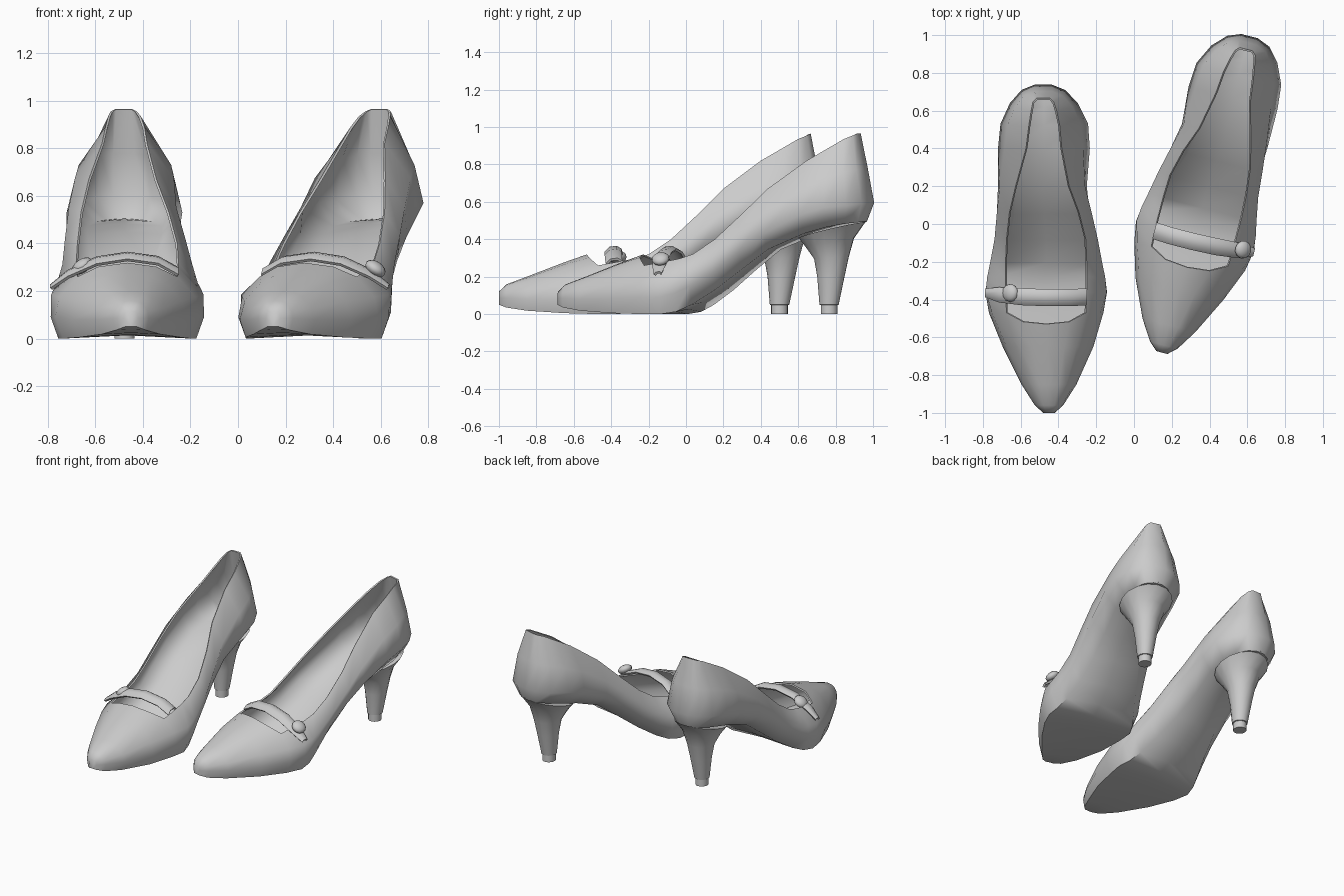
import bpy, bmesh, math

if "Cube" in bpy.data.objects:
    bpy.data.objects.remove(bpy.data.objects["Cube"])

grey = bpy.data.materials.new("plain grey")
grey.use_nodes = True
grey.diffuse_color = (0.6, 0.6, 0.6, 1)
grey.node_tree.nodes["Principled BSDF"].inputs["Base Color"].default_value = (0.6, 0.6, 0.6, 1)

# Shoe stations from toe to back:
# y, centre shift, sole half width, sole z, widest half width, its z, rim half width, rim z
STATIONS = [
    (-1.0, .015, .025, .05, .03, .085, .02, .115),
    (-.96, .015, .065, .035, .075, .085, .05, .145),
    (-.85, .015, .125, .018, .145, .08, .09, .175),
    (-.65, .01, .215, .005, .24, .08, .15, .235),
    (-.47, 0, .27, 0, .303, .09, .21, .26),
    (-.36, 0, .29, 0, .322, .09, .215, .28),
    (-.28, 0, .27, .012, .31, .11, .215, .295),
    (-.2, 0, .24, .05, .285, .15, .215, .32),
    (-.08, 0, .2, .13, .255, .22, .21, .4),
    (.06, -.01, .16, .24, .24, .33, .185, .53),
    (.2, -.02, .14, .345, .235, .43, .142, .67),
    (.4, -.012, .16, .43, .243, .53, .095, .82),
    (.53, -.01, .16, .465, .232, .57, .082, .89),
    (.64, -.012, .13, .483, .18, .58, .068, .935),
    (.71, -.015, .08, .49, .115, .59, .055, .955),
    (.738, -.015, .03, .495, .045, .595, .035, .965),
]
THROAT = 4                      # last station with a closed top
MID_Y = -.13                    # turning point of each shoe


def finish(name, bm, place, thickness=0, angle=60):
    """Turn a bmesh into a placed, smooth, grey object."""
    mesh = bpy.data.meshes.new(name)
    bm.to_mesh(mesh)
    bm.free()
    mesh.materials.append(grey)
    obj = bpy.data.objects.new(name, mesh)
    bpy.context.collection.objects.link(obj)
    obj.location = (place[0], place[1], 0)
    obj.rotation_euler.z = place[2]
    bpy.ops.object.select_all(action='DESELECT')
    obj.select_set(True)
    bpy.context.view_layer.objects.active = obj
    if thickness:
        solid = obj.modifiers.new("thickness", 'SOLIDIFY')
        solid.thickness = thickness
        solid.offset = -1
        bpy.ops.object.modifier_apply(modifier=solid.name)
    bpy.ops.object.shade_smooth_by_angle(angle=math.radians(angle))


def upper(name, side, place):
    """Shell of sole, sides and toe, open on top behind the throat."""
    bm = bmesh.new()
    rings = []
    for i, (y, shift, ws, zs, wm, zm, wr, zr) in enumerate(STATIONS):
        lean = max(0, y - .5) * .3
        back = .06 if i == THROAT else 0
        bulge = .1 if i <= THROAT else .16
        half = [(ws, y - lean / 2, zs),
                (wm, y, zm),
                ((wm + wr) / 2 + bulge * wm, y - lean / 2, (zm + zr) / 2),
                (wr, y - lean, zr)]
        top = []
        if i <= THROAT:
            half.append((wr * .58, y - back * .8, zr + wr * .2))
            top = [(0, y - back, zr + wr * .28)]
        points = ([(0, y - lean / 2, zs + .05 * ws)] + half + top
                  + [(-x, py, z) for x, py, z in reversed(half)])
        verts = [bm.verts.new((x - shift * side, py - MID_Y, z)) for x, py, z in points]
        if i > THROAT:          # leave the gap over the foot empty
            verts = verts[:5] + [None] * 3 + verts[5:]
        rings.append(verts)
    for a, b in zip(rings, rings[1:]):
        for j in range(len(a)):
            k = (j + 1) % len(a)
            quad = [a[j], b[j], b[k], a[k]]
            if None not in quad:
                bm.faces.new(quad)
    # toe tip, then the back seam closed in level strips
    bm.faces.new(rings[0])
    end = rings[-1]
    bm.faces.new([end[1], end[0], end[-1]])
    for j in range(1, 4):
        bm.faces.new([end[j + 1], end[j], end[-j], end[-j - 1]])
    finish(name, bm, place, .01)


def heel(name, side, place):
    """Round tapered heel flaring into the sole: z, centre y, radius, tilt."""
    bm = bmesh.new()
    rings = []
    for z, yc, r, tilt in [(0, .5, .045, 0), (.048, .5, .045, 0), (.05, .5, .052, 0),
                           (.2, .51, .074, 0), (.3, .513, .094, .05),
                           (.38, .505, .13, .2), (.448, .515, .18, .24)]:
        ring = []
        for n in range(16):
            a = math.tau * n / 16
            ring.append(bm.verts.new((r * math.cos(a) * .95 + .012 * side,
                                      yc - MID_Y + r * math.sin(a),
                                      z + tilt * r * math.sin(a))))
        rings.append(ring)
    for a, b in zip(rings, rings[1:]):
        for j in range(16):
            k = (j + 1) % 16
            bm.faces.new([a[j], a[k], b[k], b[j]])
    bm.faces.new(list(reversed(rings[0])))
    bm.faces.new(rings[-1])
    finish(name, bm, place)


def strap(name, side, place):
    """Domed band over the instep, with its narrow loose tab on the outer side."""
    path = [(.325, -.365, .225, .5), (.25, -.375, .285, .9), (.13, -.385, .34, 1),
            (0, -.39, .36, 1), (-.13, -.39, .342, 1), (-.215, -.385, .295, 1)]
    bm = bmesh.new()
    rows = []
    for x, y, z, wide in path:
        rows.append([bm.verts.new((x * side, y - MID_Y + dy * wide, z + dz * wide))
                     for dy, dz in [(-.045, -.025), (-.02, 0), (.02, .005), (.045, -.01)]])
    for a, b in zip(rows, rows[1:]):
        for j in range(3):
            quad = [a[j], a[j + 1], b[j + 1], b[j]]
            bm.faces.new(quad if side < 0 else reversed(quad))
    bm.normal_update()
    if sum(f.normal.z for f in bm.faces) < 0:
        bmesh.ops.reverse_faces(bm, faces=bm.faces)
    finish(name, bm, place, .014)


def button(name, x, z, side, place):
    """Flattened round button on the strap."""
    bm = bmesh.new()
    bmesh.ops.create_uvsphere(bm, u_segments=12, v_segments=8, radius=.048)
    tilt = math.radians(35) * side
    for v in bm.verts:
        px, pz = v.co.x, v.co.z * .6
        v.co = (x * side + px * math.cos(tilt) + pz * math.sin(tilt),
                v.co.y - .365 - MID_Y,
                z - px * math.sin(tilt) + pz * math.cos(tilt))
    finish(name, bm, place)


# The pair: side, placement (x, y, turn), button position
for label, side, place, bx, bz in [
        ("right", -1, (-.465, MID_Y, 0), .19, .305),
        ("left", 1, (.38, .158, math.radians(-14.5)), .265, .295)]:
    upper(label + "_shoe_upper", side, place)
    heel(label + "_heel", side, place)
    strap(label + "_strap", side, place)
    button(label + "_button", bx, bz, side, place)
